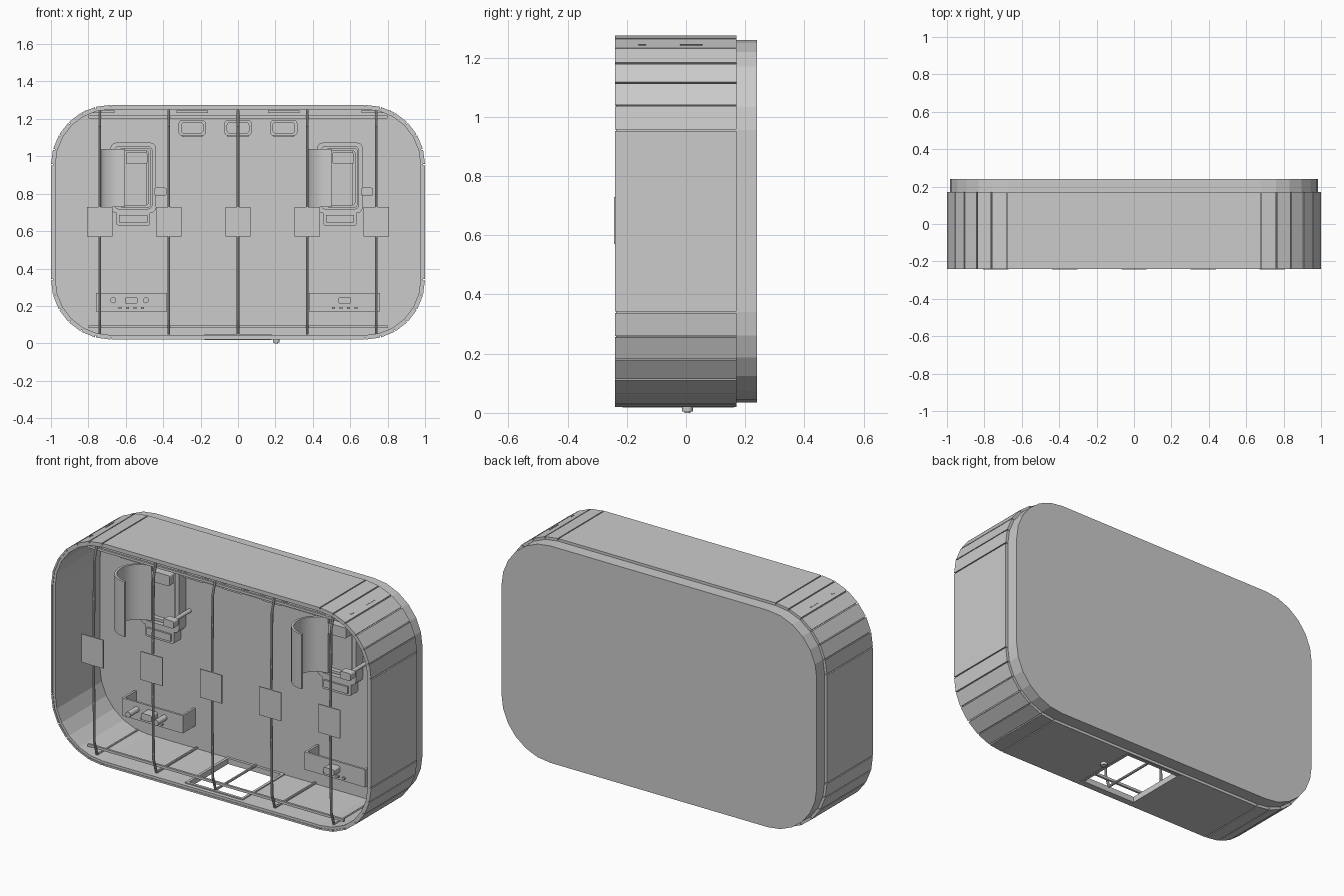
import bpy, bmesh, math
from mathutils import Vector

if "Cube" in bpy.data.objects:
    bpy.data.objects.remove(bpy.data.objects["Cube"])

grey = bpy.data.materials.new("warm_grey")
grey.diffuse_color = (0.6, 0.6, 0.6, 1)
grey.use_nodes = True
grey.node_tree.nodes["Principled BSDF"].inputs["Base Color"].default_value = grey.diffuse_color
CZ = 0.6475     # height of the shell centre
W = 0.162       # y of the inner wall


def finish(bm, name, smooth=False):
    bmesh.ops.recalc_face_normals(bm, faces=bm.faces)
    me = bpy.data.meshes.new(name)
    bm.to_mesh(me)
    bm.free()
    me.materials.append(grey)
    ob = bpy.data.objects.new(name, me)
    bpy.context.collection.objects.link(ob)
    if smooth:
        bpy.context.view_layer.objects.active = ob
        ob.select_set(True)
        bpy.ops.object.shade_smooth_by_angle(angle=math.radians(35))
        ob.select_set(False)
    return ob


def box(name, x, y, z, bevel=0):
    """Box from (low, high) ranges, optionally with rounded edges along y."""
    bm = bmesh.new()
    bmesh.ops.create_cube(bm, size=1)
    for v in bm.verts:
        v.co = Vector([(r[0] + r[1]) / 2 + c * (r[1] - r[0]) for r, c in zip((x, y, z), v.co)])
    if bevel:
        es = [e for e in bm.edges if abs(e.verts[0].co.y - e.verts[1].co.y) > 1e-5]
        bmesh.ops.bevel(bm, geom=es, offset=bevel, segments=3, affect='EDGES', profile=0.5)
    return finish(bm, name)


def rod(name, a, b, r, sides=12):
    a, b = Vector(a), Vector(b)
    bm = bmesh.new()
    bmesh.ops.create_cone(bm, cap_ends=True, segments=sides, radius1=r, radius2=r, depth=(b - a).length)
    q = Vector((0, 0, 1)).rotation_difference(b - a)
    for v in bm.verts:
        v.co = q @ v.co + (a + b) / 2
    return finish(bm, name, True)


def outline(hx, hz, r, cz=CZ, cx=0, n=6):
    """Rounded rectangle in x/z, n facets per corner."""
    pts = []
    for k, (sx, sz) in enumerate([(1, 1), (-1, 1), (-1, -1), (1, -1)]):
        for i in range(n + 1):
            t = math.radians(90 * k + 90 * i / n)
            pts.append((cx + sx * (hx - r) + r * math.cos(t), cz + sz * (hz - r) + r * math.sin(t)))
    return pts


def extrude(name, polys, lo, hi, axis='Y', smooth=False):
    """Extrude closed polygons along y (x/z points) or z (x/y points)."""
    bm = bmesh.new()
    place = (lambda p, d: (p[0], d, p[1])) if axis == 'Y' else (lambda p, d: (p[0], p[1], d))
    for q in polys:
        f = [bm.verts.new(place(p, lo)) for p in q]
        b = [bm.verts.new(place(p, hi)) for p in q]
        bm.faces.new(f)
        bm.faces.new(b[::-1])
        for i in range(len(q)):
            j = (i + 1) % len(q)
            bm.faces.new((f[i], f[j], b[j], b[i]))
    return finish(bm, name, smooth)


def ring(name, outer, inner, y0, y1):
    bm = bmesh.new()
    loops = [[bm.verts.new((p[0], y, p[1])) for p in pts]
             for pts, y in ((outer, y0), (outer, y1), (inner, y1), (inner, y0))]
    n = len(outer)
    for a, b in zip(loops, loops[1:] + loops[:1]):
        for i in range(n):
            j = (i + 1) % n
            bm.faces.new((a[i], a[j], b[j], b[i]))
    return finish(bm, name)


# outer skin panels with narrow seams over an inner liner
out = outline(1.0, 0.6275, 0.32)
mid = outline(0.99, 0.6175, 0.31)
inn = outline(0.976, 0.6035, 0.296)
panels = []
for i in range(len(out)):
    j = (i + 1) % len(out)
    A, B, C, D = (Vector(p) for p in (out[i], out[j], mid[j], mid[i]))
    g = (B - A).normalized() * 0.003
    panels.append([A + g, B - g, C - g, D + g])
skin = extrude("skin_panels", panels, -0.24, 0.17)
liner = ring("shell_liner", mid, inn, -0.237, 0.17)

# doorway cut in the floor with its frame
cutter = box("doorway_cutter", (-0.165, 0.165), (-0.2, 0.15), (-0.05, 0.1))
cutter.hide_render = True
cutter.hide_set(True)
for ob in (skin, liner):
    m = ob.modifiers.new("doorway", 'BOOLEAN')
    m.object = cutter
    m.operation = 'DIFFERENCE'
    m.solver = 'EXACT'
for s in (-1, 1):
    box("doorway_side_frame", sorted((s * 0.165, s * 0.18)), (-0.215, W), (0.018, 0.05))
for y in ((-0.215, -0.2), (0.147, W)):
    box("doorway_end_frame", (-0.18, 0.18), y, (0.018, 0.05))
rod("doorway_knob", (0.205, 0.005, 0.005), (0.205, 0.005, 0.03), 0.018)
rod("doorway_knob_tip", (0.205, 0.005, 0), (0.205, 0.005, 0.006), 0.01)

# thick recessed rear wall
extrude("rear_wall", [outline(0.985, 0.6125, 0.305)], 0.17, 0.24)
extrude("inner_wall", [outline(0.98, 0.6075, 0.3)], W, 0.171)
box("wall_seam_strip", (-0.85, 0.85), (W - 0.004, W + 0.002), (0.99, 0.998))

# small vents on the sloped upper corners
for s in (-1, 1):
    for y0, y1 in ((-0.16, -0.135), (-0.02, 0.055)):
        v = box("corner_vent", (-0.003, 0.003), (y0, y1), (-0.003, 0.002))
        v.location = (s * 0.815, 0, 1.243)
        v.rotation_euler.y = s * math.radians(22.5)

# front straps with pads, and the floor and ceiling bars behind them
for x in (-0.74, -0.37, 0, 0.37, 0.74):
    path = [(x, -0.2, 0.05), (x, -0.225, 0.13), (x, -0.231, 0.57),
            (x, -0.231, 0.73), (x, -0.225, 1.16), (x, -0.2, 1.245)]
    for i in (0, 1, 3, 4):
        rod("strap", path[i], path[i + 1], 0.007, 8)
    box("strap_pad", (x - 0.068, x + 0.068), (-0.243, -0.237), (0.57, 0.73))
    for z in (0.05, 1.245):
        rod("cross_bar", (x, -0.2, z), (x, W, z), 0.007, 8)
for z in (0.088, 1.21):
    box("long_rail", (-0.8, 0.8), (-0.2, -0.188), (z - 0.007, z + 0.007))
for s in (-1, 1):
    for a, b in ((0.16, 0.33), (0.66, 0.78)):
        box("ceiling_handle", sorted((s * a, s * b)), (-0.19, -0.16), (1.232, 1.246))

# ceiling lamps
for x in (-0.245, 0, 0.245):
    ring("lamp_rim", outline(0.073, 0.042, 0.02, 1.152, x, 3), outline(0.058, 0.028, 0.014, 1.152, x, 3), -0.05, 0.02)
    box("lamp_lens", (x - 0.06, x + 0.06), (-0.03, 0.01), (1.122, 1.182))
    box("lamp_lower_lip", (x - 0.055, x + 0.055), (-0.03, 0.0), (1.104, 1.112))

# two wall stations: curved screen, framed cabinet, shelf and lever
for ox in (0, 1.105):
    arc_out, arc_in = [], []
    for i in range(17):
        t = math.radians(90 + 180 * i / 16)
        for lst, r in ((arc_out, 0), (arc_in, 0.013)):
            lst.append((ox - 0.605 + (0.125 - r) * math.cos(t), -0.022 + (0.125 - r) * math.sin(t)))
    quads = arc_out + arc_in[::-1]
    extrude("curved_screen", [quads], 0.73, 1.04, 'Z', True)
    c = ox - 0.56
    ring("cabinet_frame", outline(0.122, 0.188, 0.03, 0.885, c, 3), outline(0.1, 0.166, 0.02, 0.885, c, 3), 0.1, W)
    ring("cabinet_inner_frame", outline(0.085, 0.16, 0.02, 0.885, c + 0.01, 3),
         outline(0.07, 0.145, 0.012, 0.885, c + 0.01, 3), 0.115, W)
    box("cabinet_panel", (c - 0.06, c + 0.07), (0.14, W), (0.74, 1.03))
    box("cabinet_top_box", (c - 0.04, c + 0.075), (0.08, 0.15), (0.96, 1.02), 0.008)
    box("lower_shelf", (c - 0.09, c + 0.09), (0.1, W), (0.63, 0.705), 0.012)
    box("lower_shelf_lip", (c - 0.075, c + 0.075), (0.09, 0.11), (0.645, 0.685))
    rod("lever_arm", (ox - 0.415, -0.01, 0.812), (ox - 0.415, W, 0.812), 0.011)
    box("lever_grip", (ox - 0.448, ox - 0.382), (-0.03, 0.015), (0.79, 0.832), 0.01)

# low control consoles, the left one with two extra pegs
for s in (-1, 1):
    c = s * 0.57
    box("console_front", (c - 0.19, c + 0.19), (0.05, 0.062), (0.17, 0.27))
    for e in (-1, 1):
        box("console_side", sorted((c + e * 0.178, c + e * 0.19)), (0.06, W), (0.17, 0.27))
    box("console_switch", (c - 0.033, c + 0.033), (-0.005, 0.05), (0.21, 0.248), 0.01)
    for i in range(4):
        x = c - 0.06 + i * 0.04
        box("console_button", (x - 0.008, x + 0.008), (0.04, 0.05), (0.184, 0.194))
for x in (-0.667, -0.493):
    rod("console_peg", (x, -0.03, 0.23), (x, 0.05, 0.23), 0.016)
